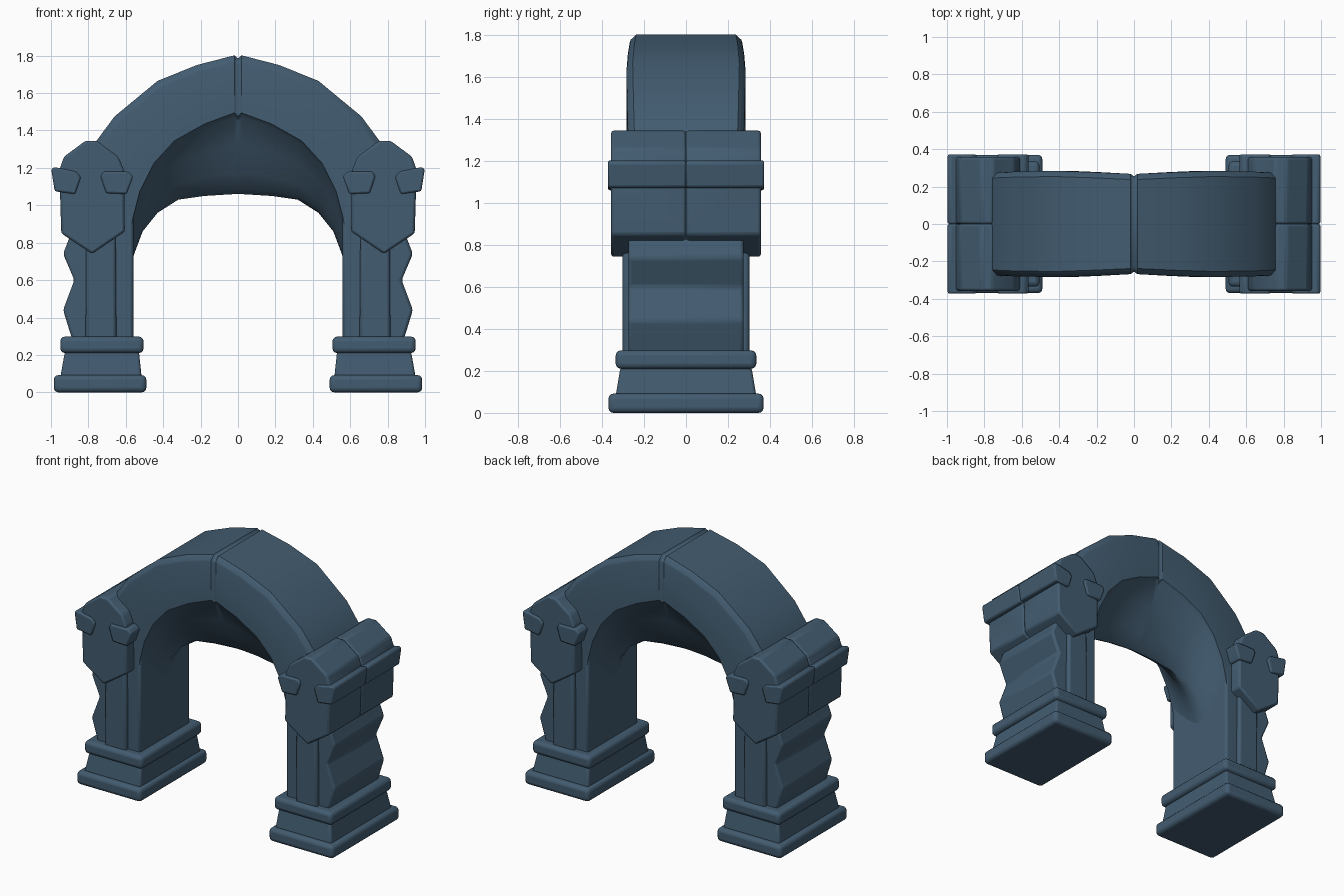
import bpy, bmesh, math

if "Cube" in bpy.data.objects:
    bpy.data.objects.remove(bpy.data.objects["Cube"])

stone = bpy.data.materials.new("slate blue stone")
stone.diffuse_color = (0.055, 0.107, 0.163, 1)
stone.use_nodes = True
stone.node_tree.nodes["Principled BSDF"].inputs["Base Color"].default_value = stone.diffuse_color


def finish(name, bm, bevel, mirror, merge=False, segments=2):
    bmesh.ops.recalc_face_normals(bm, faces=bm.faces)
    me = bpy.data.meshes.new(name)
    bm.to_mesh(me)
    bm.free()
    me.materials.append(stone)
    ob = bpy.data.objects.new(name, me)
    bpy.context.collection.objects.link(ob)
    bpy.ops.object.select_all(action='DESELECT')
    ob.select_set(True)
    bpy.context.view_layer.objects.active = ob
    bpy.ops.object.shade_smooth_by_angle(angle=math.radians(32))
    if bevel:
        b = ob.modifiers.new("bevel", 'BEVEL')
        b.width, b.segments = bevel, segments
        b.limit_method, b.angle_limit = 'ANGLE', math.radians(20)
    m = ob.modifiers.new("mirror", 'MIRROR')
    m.use_axis = (True, mirror == 'XY', False)
    m.use_mirror_merge = merge
    return ob


def extrude_y(name, profile, y0, y1, bevel, mirror):
    """Extrude an x-z outline along y, mirrored to the other leg."""
    bm = bmesh.new()
    a = [bm.verts.new((x, y0, z)) for x, z in profile]
    b = [bm.verts.new((x, y1, z)) for x, z in profile]
    bm.faces.new(a)
    bm.faces.new(b)
    n = len(profile)
    for i in range(n):
        j = (i + 1) % n
        bm.faces.new((a[i], a[j], b[j], b[i]))
    return finish(name, bm, bevel, mirror)


def slab(name, low, high, z0, z1, bevel):
    """Tapered block: low/high are (x min, x max, y half) at the two heights."""
    bm = bmesh.new()
    r = []
    for (xa, xb, y), z in ((low, z0), (high, z1)):
        r.append([bm.verts.new(p) for p in
                  ((xa, -y, z), (xb, -y, z), (xb, y, z), (xa, y, z))])
    bm.faces.new(r[0])
    bm.faces.new(r[1])
    for i in range(4):
        j = (i + 1) % 4
        bm.faces.new((r[0][i], r[0][j], r[1][j], r[1][i]))
    return finish(name, bm, bevel, 'X', segments=3)


# Stepped bases
slab("base_plinth", (0.49, 0.985, 0.37), (0.49, 0.985, 0.37), 0, 0.092, 0.025)
slab("base_neck", (0.515, 0.95, 0.335), (0.53, 0.925, 0.312), 0.08, 0.22, 0.015)
slab("base_collar", (0.505, 0.95, 0.335), (0.505, 0.95, 0.335), 0.21, 0.298, 0.025)

# Piers with a zigzag outer side, and raised pilasters on front and back
extrude_y("pier", [(0.56, 0.27), (0.88, 0.27), (0.895, 0.31), (0.935, 0.44),
                   (0.875, 0.6), (0.935, 0.74), (0.885, 0.87), (0.85, 1.05),
                   (0.56, 1.05)], -0.275, 0.275, 0.015, 'X')
slab("pilaster", (0.65, 0.815, 0.302), (0.655, 0.81, 0.302), 0.28, 0.95, 0.018)

# Shield-shaped capitals, in two halves with a seam between
extrude_y("capital_shield", [(0.78, 0.74), (0.945, 0.85), (0.955, 1.19),
                             (0.93, 1.26), (0.815, 1.345), (0.755, 1.345),
                             (0.64, 1.26), (0.61, 1.19), (0.605, 0.86)],
          0.0, 0.357, 0.013, 'XY')

# Moulding bars each side of the capitals
extrude_y("outer_moulding", [(0.84, 1.15), (0.865, 1.18), (0.985, 1.205), (0.998, 1.19),
                             (0.98, 1.075), (0.87, 1.06)], 0.0, 0.372, 0.01, 'XY')
extrude_y("inner_moulding", [(0.56, 1.155), (0.585, 1.18), (0.72, 1.18), (0.735, 1.155),
                             (0.705, 1.065), (0.595, 1.06)], 0.22, 0.372, 0.01, 'XY')

# Arch: loft of stations; each has an outer point, front inner edge, vault crest, half depth
stations = [
    ((0.000, 1.785), (0.000, 1.475), (0.00, 1.060), 0.255),
    ((0.018, 1.802), (0.018, 1.495), (0.018, 1.060), 0.268),
    ((0.22, 1.750), (0.18, 1.435), (0.18, 1.050), 0.277),
    ((0.43, 1.665), (0.34, 1.345), (0.32, 1.030), 0.284),
    ((0.66, 1.475), (0.45, 1.225), (0.43, 0.960), 0.280),
    ((0.76, 1.340), (0.525, 1.075), (0.51, 0.860), 0.276),
    ((0.85, 1.120), (0.56, 0.940), (0.555, 0.740), 0.274),
    ((0.85, 0.900), (0.58, 0.840), (0.58, 0.660), 0.270),
]


def mix(p, q, t):
    return (p[0] + (q[0] - p[0]) * t, p[1] + (q[1] - p[1]) * t)


bm = bmesh.new()
rings = []
for outer, edge, crest, d in stations:
    half = [(outer, d - 0.03), (mix(outer, edge, 0.08), d - 0.004),
            (mix(outer, edge, 0.12), d), (edge, d),
            (mix(edge, crest, 0.05), d - 0.025),
            (mix(edge, crest, 0.40), 0.175), (mix(edge, crest, 0.75), 0.095),
            (mix(edge, crest, 0.94), 0.04), (crest, 0.0)]
    loop = [(p, -y) for p, y in half] + [(p, y) for p, y in half[-2::-1]]
    rings.append([bm.verts.new((p[0], y, p[1])) for p, y in loop])
for a, b in zip(rings, rings[1:]):
    n = len(a)
    for i in range(n):
        j = (i + 1) % n
        bm.faces.new((a[i], a[j], b[j], b[i]))
bm.faces.new(rings[-1])
finish("arch_vault", bm, 0, 'X', merge=True)
